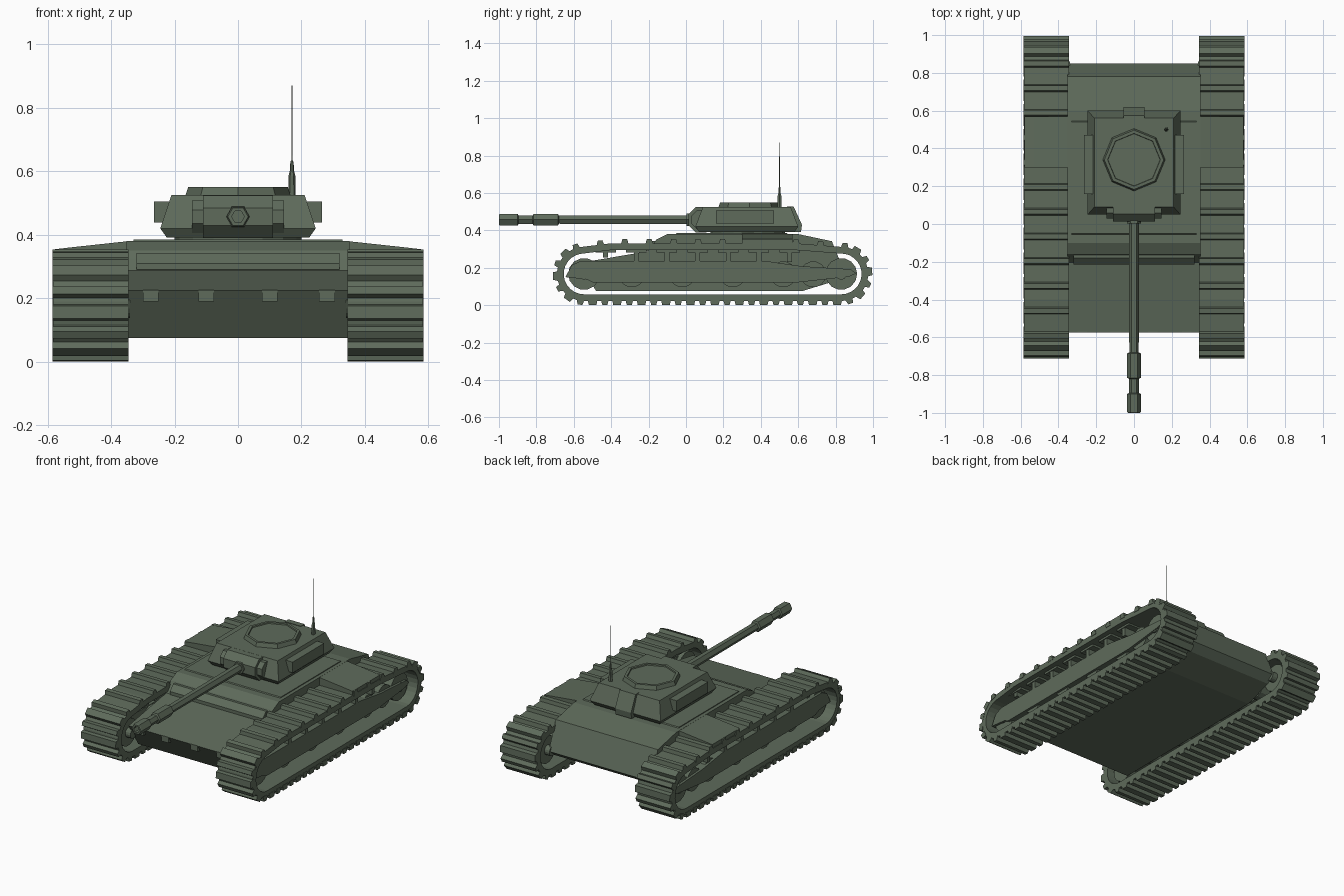
import bpy, bmesh, math
from mathutils import Vector

if "Cube" in bpy.data.objects:
    bpy.data.objects.remove(bpy.data.objects["Cube"])

green = bpy.data.materials.new("dull green paint")
green.diffuse_color = (0.112, 0.146, 0.104, 1)
green.use_nodes = True
green.node_tree.nodes["Principled BSDF"].inputs["Base Color"].default_value = green.diffuse_color


def make(name, verts, faces):
    bm = bmesh.new()
    vs = [bm.verts.new(v) for v in verts]
    for f in faces:
        bm.faces.new([vs[i] for i in f])
    bmesh.ops.recalc_face_normals(bm, faces=bm.faces)
    me = bpy.data.meshes.new(name)
    bm.to_mesh(me)
    bm.free()
    me.materials.append(green)
    ob = bpy.data.objects.new(name, me)
    bpy.context.collection.objects.link(ob)
    return ob


def loft(name, rings):
    """Skin a list of equal-sized rings and cap both ends."""
    n, m = len(rings[0]), len(rings)
    faces = [(k * n + i, k * n + (i + 1) % n, (k + 1) * n + (i + 1) % n, (k + 1) * n + i)
             for k in range(m - 1) for i in range(n)]
    faces += [tuple(range(n)), tuple(range((m - 1) * n, m * n))]
    return make(name, [v for r in rings for v in r], faces)


def prism_x(name, prof, x0, x1):
    return loft(name, [[(x, y, z) for y, z in prof] for x in (x0, x1)])


def prism_y(name, prof, y0, y1):
    return loft(name, [[(x, y, z) for x, z in prof] for y in (y0, y1)])


def box(name, x0, x1, y0, y1, z0, z1):
    return prism_x(name, [(y0, z0), (y1, z0), (y1, z1), (y0, z1)], x0, x1)


def rect(x, y0, y1, z):
    return [(-x, y0, z), (x, y0, z), (x, y1, z), (-x, y1, z)]


def lathe(name, axis, centre, steps, n, phase=0.0):
    """Stack n-sided rings (position, radius) along an axis through centre."""
    rings = []
    for p, r in steps:
        ring = []
        for i in range(n):
            a = phase + 2 * math.pi * i / n
            c, s = r * math.cos(a), r * math.sin(a)
            u, v = centre
            ring.append({'x': (p, u + c, v + s), 'y': (u + c, p, v + s), 'z': (u + c, v + s, p)}[axis])
        rings.append(ring)
    return loft(name, rings)


# hull
prism_x("hull", [(-0.48, 0.075), (-0.575, 0.225), (-0.205, 0.288), (-0.175, 0.325), (-0.16, 0.35),
                 (-0.10, 0.38), (0.60, 0.38), (0.78, 0.342), (0.85, 0.17), (0.80, 0.13), (0.62, 0.075)],
        -0.352, 0.352)
prism_x("deck_plate", [(-0.06, 0.375), (0.55, 0.375), (0.54, 0.385), (-0.05, 0.385)], -0.33, 0.33)
prism_x("splash_bar", [(-0.215, 0.29), (-0.215, 0.31), (-0.18, 0.343), (-0.15, 0.343), (-0.15, 0.29)], -0.32, 0.32)
for i, x in enumerate((-0.275, -0.1, 0.1, 0.28)):
    box(f"front_tab_{i}", x - 0.025, x + 0.025, -0.575, -0.54, 0.19, 0.226)

# turret
lathe("turret_ring", 'z', (0, 0.33), [(0.38, 0.2), (0.395, 0.2)], 16)
loft("turret", [rect(0.225, 0.07, 0.58, 0.392), rect(0.245, 0.05, 0.60, 0.42), rect(0.21, 0.09, 0.56, 0.525)])
for s in (-1, 1):
    box("turret_side_box", s * 0.2, s * 0.265, 0.16, 0.47, 0.438, 0.505)
prism_x("turret_rear_plate", [(0.54, 0.528), (0.575, 0.528), (0.62, 0.43), (0.615, 0.392), (0.56, 0.392)], -0.055, 0.055)
lathe("cupola", 'z', (0, 0.34), [(0.52, 0.167), (0.55, 0.157), (0.55, 0.14), (0.543, 0.138)], 8)
lathe("mantlet", 'x', (0.08, 0.457), [(-0.11, 0.073), (0.11, 0.073)], 8, math.pi / 8)
lathe("mantlet_trunnion", 'x', (0.08, 0.457), [(-0.145, 0.055), (0.145, 0.055)], 8, math.pi / 8)

# gun
lathe("gun_collar", 'y', (0, 0.457), [(0.05, 0.038), (0.003, 0.038)], 6)
lathe("gun_barrel", 'y', (0, 0.457),
      [(0.05, 0.027), (-0.68, 0.025), (-0.685, 0.036), (-0.815, 0.036), (-0.82, 0.026),
       (-0.895, 0.026), (-0.90, 0.036), (-0.995, 0.036), (-1.0, 0.032), (-1.0, 0.02), (-0.96, 0.02)], 6)

# antenna
lathe("antenna", 'z', (0.17, 0.5), [(0.52, 0.012), (0.585, 0.011), (0.60, 0.007), (0.63, 0.005),
                                    (0.635, 0.002), (0.87, 0.0015)], 6)

# track outline, clockwise seen from the right side
FRONT, REAR, R = (-0.545, 0.167), (0.83, 0.167), 0.145
path = []
for (cy, cz), a0, a1 in ((FRONT, 270, 100), (REAR, 80, -90)):
    for i in range(13):
        a = math.radians(a0 + (a1 - a0) * i / 12)
        path.append(Vector((cy + R * math.cos(a), cz + R * math.sin(a))))
    if cy < 0:
        path += [Vector((-0.40, 0.331)), Vector((0.58, 0.331))]
N = len(path)
lengths = [(path[(i + 1) % N] - path[i]).length for i in range(N)]
total = sum(lengths)


def at(d):
    """Point, tangent and outward normal at distance d along the track."""
    d %= total
    for i, l in enumerate(lengths):
        if d <= l:
            break
        d -= l
    t = (path[(i + 1) % N] - path[i]).normalized()
    return path[i] + t * d, t, Vector((-t.y, t.x))


inner = []
for i in range(N):
    t = (path[(i + 1) % N] - path[i - 1]).normalized()
    inner.append(path[i] - Vector((-t.y, t.x)) * 0.036)

LINKS = 28
for s, side in ((-1, "left"), (1, "right")):
    X0, X1 = s * 0.345, s * 0.583
    # belt
    verts = [(x, p.x, p.y) for x in (X0, X1) for loop in (path, inner) for p in loop]
    faces = []
    for i in range(N):
        j = (i + 1) % N
        for a, b in ((0, 1), (1, 3), (3, 2), (2, 0)):
            faces.append((a * N + i, a * N + j, b * N + j, b * N + i))
    make(f"{side}_track_belt", verts, faces)
    # grousers: one ridge and one pad per link
    verts, faces = [], []
    for k in range(2 * LINKS):
        p, t, n = at((k + 0.3) * total / (2 * LINKS))
        if k % 2 and p.y > 0.3:
            continue
        half, tip = (0.022, 0.013) if k % 2 == 0 else (0.027, 0.02)
        prof = [p - t * half - n * 0.01, p - t * tip + n * 0.022, p + t * tip + n * 0.022, p + t * half - n * 0.01]
        b = len(verts)
        verts += [(x, q.x, q.y) for x in (X0, s * 0.585) for q in prof]
        faces += [(b, b + 1, b + 2, b + 3), (b + 4, b + 5, b + 6, b + 7)]
        faces += [(b + i, b + (i + 1) % 4, b + 4 + (i + 1) % 4, b + 4 + i) for i in range(4)]
    make(f"{side}_track_grousers", verts, faces)
    # running gear
    for name, (y, z) in (("idler", FRONT), ("sprocket", REAR)):
        lathe(f"{side}_{name}", 'x', (y, z), [(s * 0.34, 0.03), (s * 0.375, 0.03), (s * 0.375, 0.085),
                                             (s * 0.53, 0.085), (s * 0.53, 0.03), (s * 0.54, 0.03)], 14)
    for i in range(5):
        lathe(f"{side}_road_wheel_{i}", 'x', (-0.29 + 0.27 * i if i < 4 else 0.68, 0.165),
              [(s * 0.36, 0.07), (s * 0.53, 0.07)], 14)
    # side plate over the wheels
    prism_x(f"{side}_side_plate", [(-0.645, 0.15), (-0.61, 0.215), (-0.56, 0.237), (0.42, 0.237), (0.62, 0.208),
                                   (0.88, 0.192), (0.91, 0.17), (0.87, 0.152), (0.6, 0.122), (-0.5, 0.122),
                                   (-0.53, 0.138)], s * 0.40, s * 0.545)
    # track supports under the upper run
    for i in range(7):
        y = -0.43 + 0.164 * i
        box(f"{side}_support_bar_{i}", s * 0.35, s * 0.55, y - 0.055, y + 0.055, 0.282, 0.3)
        box(f"{side}_support_stem_{i}", s * 0.42, s * 0.545, y - 0.013, y + 0.013, 0.23 if i else 0.255, 0.285)
    # fender box
    prism_y(f"{side}_fender_box", [(s * 0.345, 0.32), (s * 0.345, 0.38), (s * 0.53, 0.36),
                                   (s * 0.58, 0.354), (s * 0.58, 0.32)], 0.30, 0.57)
